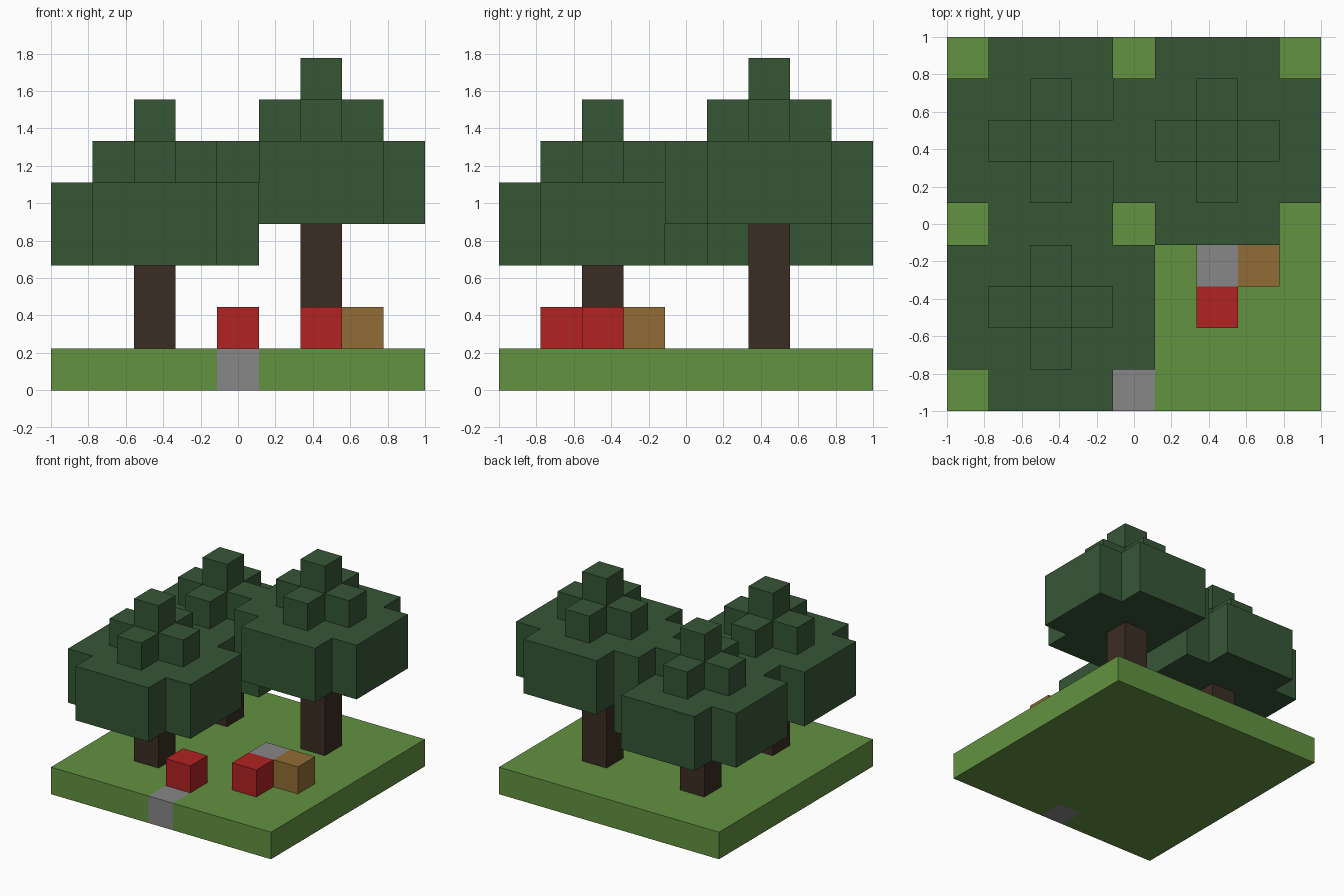
import bpy
import bmesh
from mathutils import Vector

N = 9            # plot is N x N cubes
U = 2 / N        # cube size

default = bpy.data.objects.get("Cube")
if default:
    bpy.data.objects.remove(default, do_unlink=True)


def material(name, rgb):
    linear = [((c / 255 + 0.055) / 1.055) ** 2.4 for c in rgb] + [1]
    mat = bpy.data.materials.new(name)
    mat.use_nodes = True
    mat.diffuse_color = linear
    bsdf = next(n for n in mat.node_tree.nodes if n.type == "BSDF_PRINCIPLED")
    bsdf.inputs["Base Color"].default_value = linear
    bsdf.inputs["Roughness"].default_value = 1
    return mat


GRASS = material("grass green", (99, 146, 65))
LEAF = material("dark leaf green", (54, 86, 54))
BARK = material("dark bark brown", (59, 45, 36))
RED = material("red", (177, 34, 34))
STONE = material("stone grey", (135, 135, 135))
WOOD = material("light wood brown", (146, 108, 54))


def cubes(name, cells, mat):
    """Join grid cubes into one shell, leaving out the faces between them."""
    cells = set(cells)
    bm = bmesh.new()
    for cell in cells:
        centre = Vector(cell) + Vector((0.5 - N / 2, 0.5 - N / 2, 0.5))
        for axis in range(3):
            for sign in (-1, 1):
                step = Vector((0, 0, 0))
                step[axis] = sign
                if tuple(int(a + b) for a, b in zip(cell, step)) in cells:
                    continue
                s = Vector((0, 0, 0))
                s[(axis + 1) % 3] = 0.5
                t = step.cross(s)
                mid = centre + step / 2
                corners = (mid - s - t, mid + s - t, mid + s + t, mid - s + t)
                bm.faces.new([bm.verts.new(c * U) for c in corners])
    bmesh.ops.remove_doubles(bm, verts=bm.verts, dist=U / 100)
    mesh = bpy.data.meshes.new(name)
    bm.to_mesh(mesh)
    bm.free()
    mesh.materials.append(mat)
    obj = bpy.data.objects.new(name, mesh)
    bpy.context.collection.objects.link(obj)
    return obj


def canopy(x, y, z):
    """Two broad layers without corners, a cross, and a single tip."""
    span = range(-2, 3)
    for i in span:
        for j in span:
            if abs(i) + abs(j) < 4:
                yield from ((x + i, y + j, z), (x + i, y + j, z + 1))
            if abs(i) + abs(j) < 2:
                yield (x + i, y + j, z + 2)
    yield (x, y, z + 3)


# Ground slab with one stone set into its front edge
path = (4, 0, 0)
cubes("ground", {(i, j, 0) for i in range(N) for j in range(N)} - {path}, GRASS)
cubes("path_stone", [path], STONE)

# Trees: grid position and the layer where the leaves begin
trees = {"front_right": (2, 2, 3), "back_right": (2, 6, 3), "back_left": (6, 6, 4)}
leaves = set()
for place, (x, y, z) in trees.items():
    cubes("trunk_" + place, [(x, y, k) for k in range(1, z)], BARK)
    leaves.update(canopy(x, y, z))
cubes("foliage", leaves, LEAF)

# Loose blocks on the grass
cubes("red_block_by_path", [(4, 1, 1)], RED)
cubes("red_block", [(6, 2, 1)], RED)
cubes("stone_block", [(6, 3, 1)], STONE)
cubes("wooden_block", [(7, 3, 1)], WOOD)
